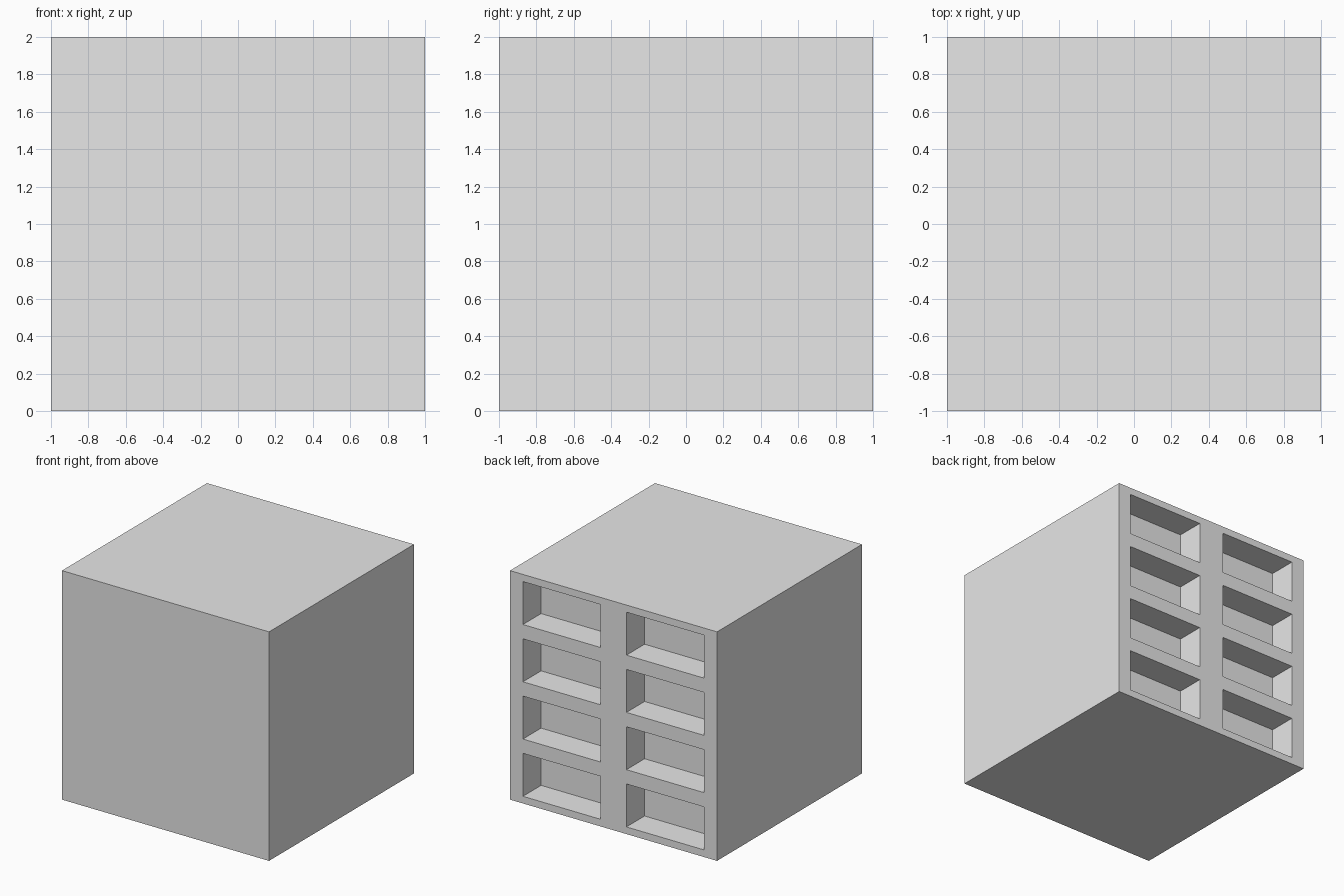
import bpy
import bmesh
from mathutils import Matrix, Vector

default = bpy.data.objects.get("Cube")
if default:
    bpy.data.objects.remove(default, do_unlink=True)

SIZE = 2.0
COLS, ROWS = 2, 4
CELL_W, CELL_H = SIZE / COLS, SIZE / ROWS
FILL = 0.75      # share of each cell taken up by its opening
DEPTH = 0.25     # depth of the recesses

# Plain grey
grey = bpy.data.materials.new("plain_grey")
grey.use_nodes = True
colour = (0.8, 0.8, 0.8, 1.0)
grey.diffuse_color = colour
grey.node_tree.nodes["Principled BSDF"].inputs["Base Color"].default_value = colour


def make_boxes(name, boxes):
    """One mesh object from a list of (centre, size) boxes."""
    bm = bmesh.new()
    for centre, size in boxes:
        matrix = Matrix.Translation(centre) @ Matrix.Diagonal((*size, 1))
        bmesh.ops.create_cube(bm, size=1, matrix=matrix)
    mesh = bpy.data.meshes.new(name)
    bm.to_mesh(mesh)
    bm.free()
    mesh.materials.append(grey)
    obj = bpy.data.objects.new(name, mesh)
    bpy.context.collection.objects.link(obj)
    return obj


# Solid block
block = make_boxes("block", [(Vector((0, 0, SIZE / 2)), (SIZE, SIZE, SIZE))])

# Two columns of four recesses in the back, centred in their cells
recesses = []
for col in range(COLS):
    for row in range(ROWS):
        x = (col + 0.5) * CELL_W - SIZE / 2
        z = (row + 0.5) * CELL_H
        recesses.append((Vector((x, SIZE / 2, z)),
                         (CELL_W * FILL, DEPTH * 2, CELL_H * FILL)))
cutter = make_boxes("recess_cutter", recesses)
cutter.hide_render = True

cut = block.modifiers.new("recesses", "BOOLEAN")
cut.operation = "DIFFERENCE"
cut.solver = "EXACT"
cut.object = cutter

# Bake the cut and drop the cutter
bpy.context.view_layer.update()
bpy.context.view_layer.objects.active = block
bpy.ops.object.modifier_apply(modifier=cut.name)
bpy.data.objects.remove(cutter, do_unlink=True)
